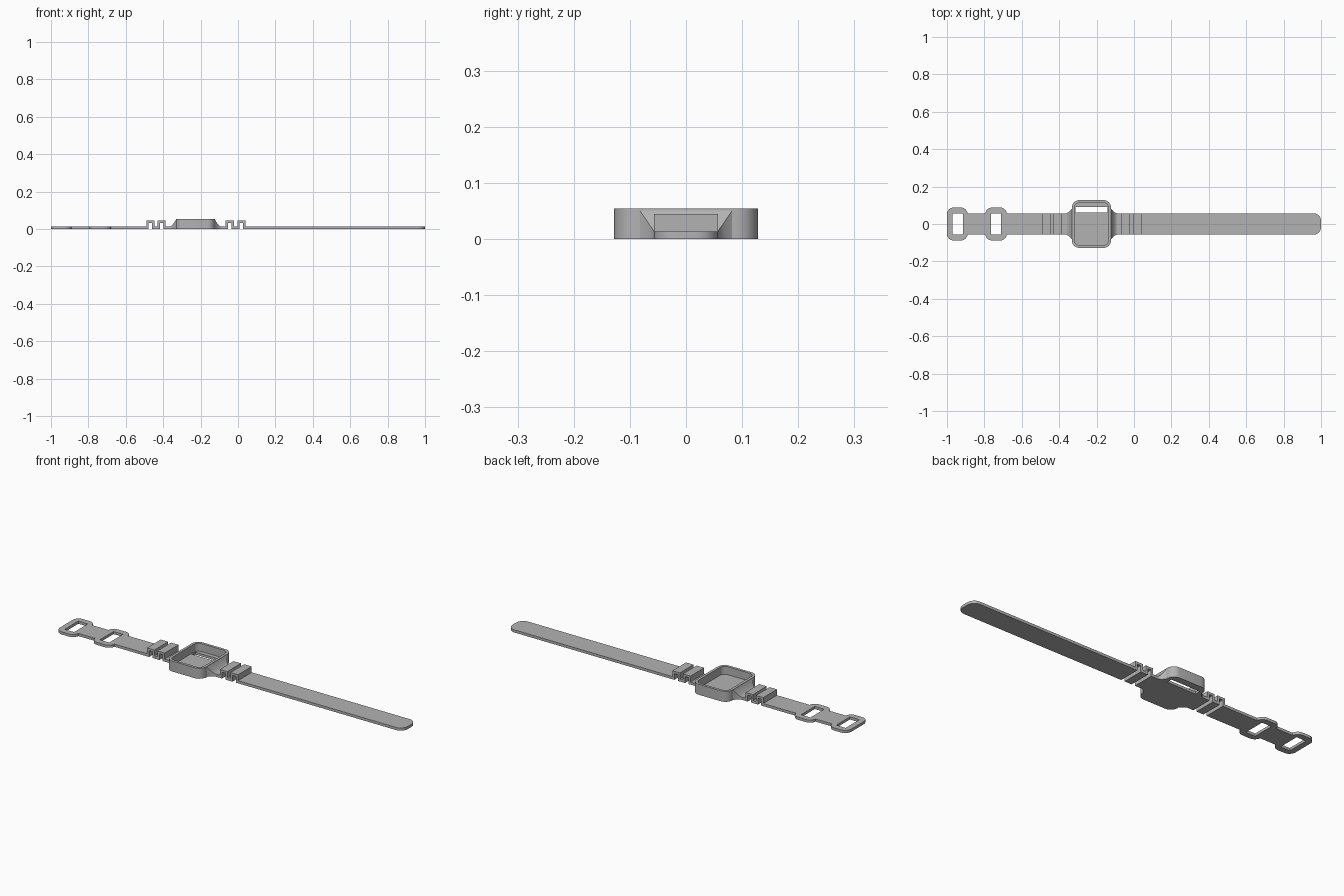
import bpy, bmesh, math
from mathutils import Vector

old = bpy.data.objects.get("Cube")
if old:
    bpy.data.objects.remove(old, do_unlink=True)

grey = bpy.data.materials.new("mid_grey")
grey.use_nodes = True
colour = (0.45, 0.45, 0.45, 1)
grey.diffuse_color = colour
grey.node_tree.nodes["Principled BSDF"].inputs["Base Color"].default_value = colour

THICK = 0.014      # strap thickness
HALF = 0.057       # strap half width
BUMP = 0.045       # height of the folded ridges


def rounded(points, steps=6):
    """Outline of (x, y, radius) corners, each replaced by a fillet."""
    out = []
    for i, (x, y, r) in enumerate(points):
        p = Vector((x, y))
        if r == 0:
            out.append(p)
            continue
        a = (Vector(points[i - 1][:2]) - p).normalized()
        b = (Vector(points[(i + 1) % len(points)][:2]) - p).normalized()
        half = a.angle(b) / 2
        centre = p + (a + b).normalized() * r / math.sin(half)
        start = p + a * r / math.tan(half) - centre
        end = p + b * r / math.tan(half) - centre
        for k in range(steps + 1):
            t = k / steps
            sweep = math.pi - 2 * half
            out.append(centre + (start * math.sin((1 - t) * sweep)
                                 + end * math.sin(t * sweep)) / math.sin(sweep))
    return out


def box_outline(x0, x1, y0, y1, r):
    return rounded([(x0, y0, r), (x1, y0, r), (x1, y1, r), (x0, y1, r)])


def finish(name, bm):
    bmesh.ops.recalc_face_normals(bm, faces=bm.faces)
    mesh = bpy.data.meshes.new(name)
    bm.to_mesh(mesh)
    bm.free()
    mesh.materials.append(grey)
    ob = bpy.data.objects.new(name, mesh)
    bpy.context.collection.objects.link(ob)
    return ob


def prism(name, outline, low, high, side=False):
    """Extrude an outline along z, or a side profile along y."""
    bm = bmesh.new()
    place = (lambda p: (p[0], low, p[1])) if side else (lambda p: (p[0], p[1], low))
    face = bm.faces.new([bm.verts.new(place(p)) for p in outline])
    grown = bmesh.ops.extrude_face_region(bm, geom=[face])["geom"]
    move = Vector((0, high - low, 0)) if side else Vector((0, 0, high - low))
    bmesh.ops.translate(bm, vec=move, verts=[v for v in grown if isinstance(v, bmesh.types.BMVert)])
    return finish(name, bm)


def cut(ob, outline, low, high):
    cutter = prism("cutter", outline, low, high)
    cutter.hide_render = True
    mod = ob.modifiers.new("cut", 'BOOLEAN')
    mod.operation = 'DIFFERENCE'
    mod.solver = 'EXACT'
    mod.object = cutter
    bpy.context.view_layer.objects.active = ob
    bpy.ops.object.modifier_apply(modifier=mod.name)
    bpy.data.objects.remove(cutter, do_unlink=True)


parts = []

# Long plain strap with a rounded tip
parts.append(prism("long_strap", rounded([
    (0.04, -HALF, 0), (1, -HALF, 0.04), (1, HALF, 0.04), (0.04, HALF, 0)]), 0, THICK))

# Short strap with two widened loops
WIDE = 0.088
half_outline = [(-1, -WIDE, 0.035), (-0.89, -WIDE, 0.035), (-0.89, -HALF, 0),
                (-0.795, -HALF, 0), (-0.795, -WIDE, 0.035), (-0.68, -WIDE, 0.035),
                (-0.68, -HALF, 0), (-0.49, -HALF, 0)]
mirrored = [(x, -y, r) for x, y, r in reversed(half_outline)]
loop_strap = prism("loop_strap", rounded(half_outline + mirrored), 0, THICK)
for x in (-0.97, -0.765):
    cut(loop_strap, box_outline(x, x + 0.055, -HALF, HALF, 0), -0.1, 0.1)
parts.append(loop_strap)


# Folded strap sections: a flat band rising over two hollow ridges
def folded_band(name, x0, x1, ridges):
    top, under = [(x0, THICK)], [(x0, 0)]
    wall = 0.012
    for a, b in ridges:
        top += [(a, THICK), (a, BUMP), (b, BUMP), (b, THICK)]
        under += [(a + wall, 0), (a + wall, BUMP - wall), (b - wall, BUMP - wall), (b - wall, 0)]
    top.append((x1, THICK))
    under.append((x1, 0))
    outline = top + under[::-1]
    clean = [p for i, p in enumerate(outline) if p != outline[i - 1]]
    return prism(name, clean, -HALF, HALF, side=True)


parts.append(folded_band("right_folded_band", -0.49, -0.365, [(-0.49, -0.447), (-0.43, -0.387)]))
parts.append(folded_band("left_folded_band", -0.09, 0.04, [(-0.066, -0.022), (-0.004, 0.04)]))

# Open case with a rounded cavity and a slot through the floor
X0, X1, Y, TOP = -0.332, -0.123, 0.128, 0.055
case = prism("case", box_outline(X0, X1, -Y, Y, 0.04), 0, TOP)
cut(case, box_outline(X0 + 0.014, X1 - 0.014, -Y + 0.014, Y - 0.014, 0.027), 0.013, 0.1)
cut(case, box_outline(X0 + 0.02, X1 - 0.02, 0.062, 0.092, 0), -0.1, 0.1)
parts.append(case)


# Flared necks that blend the strap into the case
def neck(name, x_strap, x_case):
    bm = bmesh.new()
    rings = []
    for k in range(9):
        t = k / 8
        x = x_strap + (x_case - x_strap) * t
        w = HALF + 0.028 * t ** 1.8
        h = THICK + (TOP - THICK) * t ** 1.8
        rings.append([bm.verts.new((x, y, z)) for y, z in ((-w, 0), (w, 0), (w, h), (-w, h))])
    for a, b in zip(rings, rings[1:]):
        for i in range(4):
            j = (i + 1) % 4
            bm.faces.new((a[i], a[j], b[j], b[i]))
    bm.faces.new(rings[0])
    bm.faces.new(rings[-1])
    return finish(name, bm)


parts.append(neck("right_neck", -0.365, X0 + 0.002))
parts.append(neck("left_neck", -0.09, X1 - 0.002))

# Smooth the fillets, keep the edges crisp
bpy.ops.object.select_all(action='DESELECT')
for ob in parts:
    ob.select_set(True)
bpy.context.view_layer.objects.active = parts[0]
bpy.ops.object.shade_smooth_by_angle(angle=math.radians(30))
